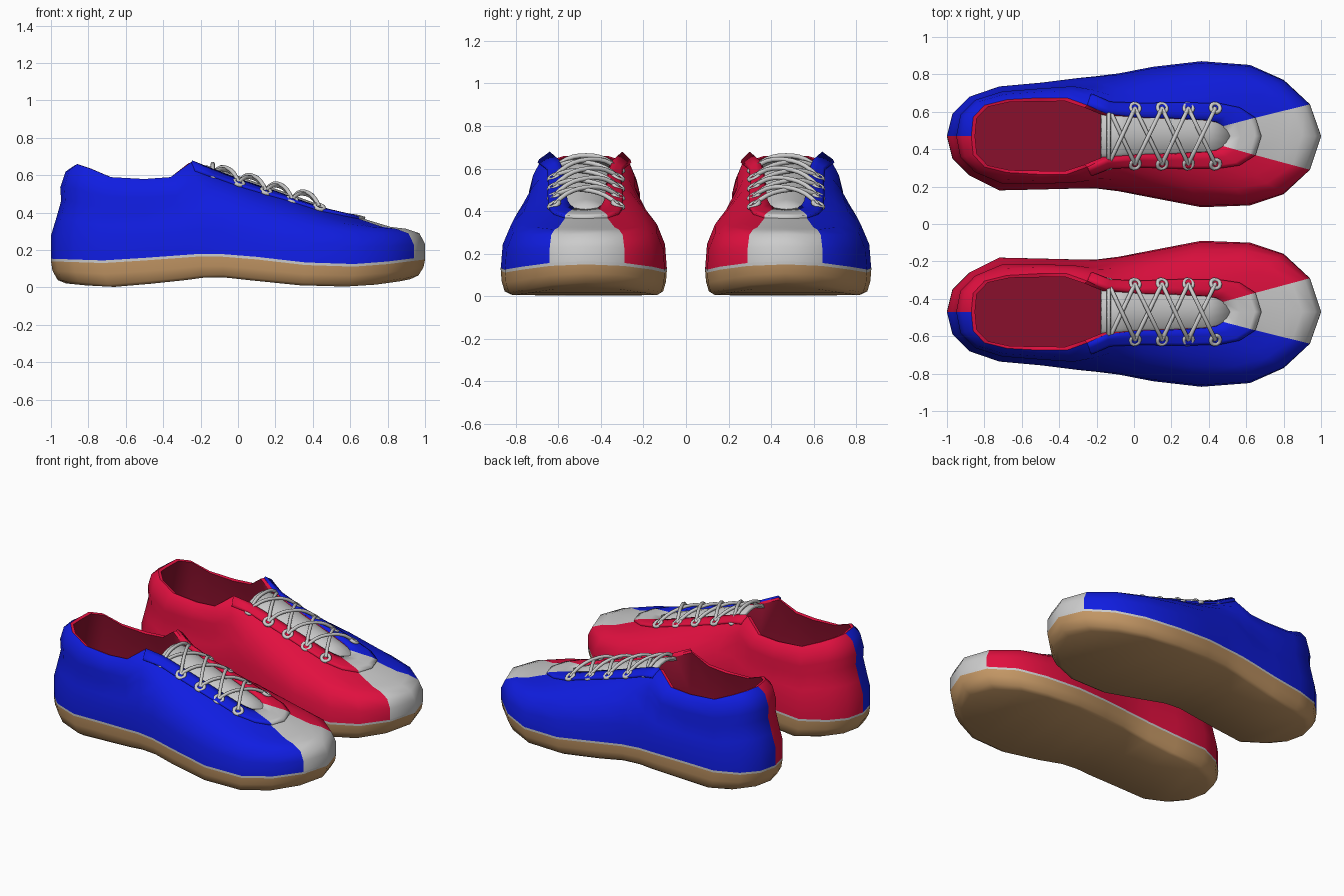
import bpy, bmesh, math
from mathutils import Vector

if "Cube" in bpy.data.objects:
    bpy.data.objects.remove(bpy.data.objects["Cube"])

CY = -0.47  # centre line of the shoe; the other shoe is a mirror across y


def material(name, rgb):
    m = bpy.data.materials.new(name)
    m.diffuse_color = (*rgb, 1)
    m.use_nodes = True
    m.node_tree.nodes["Principled BSDF"].inputs["Base Color"].default_value = m.diffuse_color
    return m


BLUE = material("blue", (0.005, 0.012, 0.75))
RED = material("red", (0.75, 0.005, 0.05))
GREY = material("grey", (0.6, 0.6, 0.6))
TAN = material("tan", (0.55, 0.31, 0.13))
DARK = material("lining_red", (0.25, 0.005, 0.025))

# Rows heel to toe: sole x, outer w, inner w, opening x, half width, z, profile blend
ROWS = [
    (-1.0, 0, 0, -.87, 0, .655, 0), (-.97, -.12, .12, -.86, .10, .66, 0),
    (-.88, -.21, .21, -.80, .165, .64, 0), (-.72, -.265, .29, -.68, .195, .59, 0),
    (-.5, -.285, .285, -.5, .205, .58, 0), (-.3, -.31, .28, -.36, .205, .59, .2),
    (-.2, -.32, .28, -.25, .165, .67, .5), (-.08, -.335, .295, -.15, .12, .63, 1),
    (.1, -.37, .33, .02, .10, .565, 1), (.36, -.40, .38, .2, .095, .505, 1),
    (.62, -.38, .37, .38, .085, .44, 1.3), (.8, -.30, .31, .44, .075, .42, 1.7),
    (.94, -.17, .18, .475, .055, .403, 2), (1.0, 0, 0, .49, 0, .40, 2)]
LAST = len(ROWS) - 1
RING = [(-1, r) for r in range(LAST + 1)] + [(1, r) for r in range(LAST - 1, 0, -1)]
N = len(RING)

# Wall profiles (inward fraction, height fraction) for heel, side and toe
PROFILES = [
    [(0, 0), (0, .25), (.2, .42), (.42, .62), (.38, .76), (.6, .93), (1, 1)],
    [(0, 0), (.03, .3), (.16, .55), (.36, .72), (.55, .83), (.78, .93), (1, 1)],
    [(0, 0), (0, .3), (.06, .54), (.2, .64), (.36, .68), (.7, .90), (1, 1)]]
SOLE_LOW = [(-1, .03), (-.7, 0), (-.35, .03), (-.13, .06), (.1, .035), (.4, .005), (.6, .005), (.8, .02), (1, .06)]
SOLE_TOP = [(-1, .14), (-.7, .13), (-.15, .17), (.1, .15), (.36, .12), (.6, .11), (.8, .125), (1, .15)]


def interp(table, x):
    for (a, p), (b, q) in zip(table, table[1:]):
        if x <= b:
            return p + (q - p) * (x - a) / (b - a)
    return table[-1][1]


def outline(side, row, scale=1.0):
    r = ROWS[row]
    return r[0] * (1 - (1 - scale) * .8), (r[1] if side < 0 else r[2]) * scale


def opening(side, row):
    r = ROWS[row]
    return Vector((r[3], CY + side * r[4], r[5]))


def wall(side, row, level):
    """Point on the upper; level 0 is the sole edge, 6 the opening."""
    t = ROWS[row][6]
    k = min(int(t), 1)
    i = min(int(level), 5)
    mix = lambda a, b, c: a + (b - a) * c
    prof = lambda n: [mix(PROFILES[k][n][j], PROFILES[k + 1][n][j], t - k) for j in (0, 1)]
    f, h = [mix(a, b, level - i) for a, b in zip(prof(i), prof(i + 1))]
    x, w = outline(side, row)
    z0 = interp(SOLE_TOP, x) + .012
    o = opening(side, row)
    return Vector((mix(x, o.x, f), mix(CY + w, o.y, f), mix(z0, o.z, h)))


def side_slot(side, row):
    """Blue outside, red inside, grey wedge at the toe."""
    return 2 if row >= LAST - 1 else (0 if side < 0 else 1)


def finish(ob, angle=40):
    bpy.ops.object.select_all(action='DESELECT')
    ob.select_set(True)
    bpy.context.view_layer.objects.active = ob
    bpy.ops.object.shade_smooth_by_angle(angle=math.radians(angle))
    m = ob.modifiers.new("pair", 'MIRROR')
    m.use_axis = (False, True, False)
    m.use_mirror_merge = False


def make(name, verts, faces, mats, slots=None, thick=0, angle=40):
    me = bpy.data.meshes.new(name)
    me.from_pydata([tuple(v) for v in verts], [], faces)
    for m in mats:
        me.materials.append(m)
    if slots:
        me.polygons.foreach_set("material_index", slots)
    bm = bmesh.new()
    bm.from_mesh(me)
    bmesh.ops.recalc_face_normals(bm, faces=bm.faces)
    bm.to_mesh(me)
    bm.free()
    ob = bpy.data.objects.new(name, me)
    bpy.context.collection.objects.link(ob)
    if thick:
        s = ob.modifiers.new("thickness", 'SOLIDIFY')
        s.thickness, s.offset = thick, 0
    finish(ob, angle)
    return ob


def ring_faces(count):
    return [(k * N + i, k * N + (i + 1) % N, (k + 1) * N + (i + 1) % N, (k + 1) * N + i)
            for k in range(count - 1) for i in range(N)]


def cap_faces(start):
    """Fill a ring with strips joining outer and inner rows."""
    out = []
    for i in range(LAST):
        f = [i, i + 1, (N - i - 1) % N, (N - i) % N]
        out.append(tuple(start + v for v in dict.fromkeys(f)))
    return out


# Sole with rounded lower edge
verts = []
for scale, h in ((.9, 0), (.955, .12), (.99, .55), (1, 1)):
    for s, r in RING:
        x, w = outline(s, r, scale)
        lo, hi = interp(SOLE_LOW, x), interp(SOLE_TOP, x)
        verts.append((x, CY + w, lo + (hi - lo) * h))
make("sole", verts, ring_faces(4) + cap_faces(0), [TAN], angle=50)

# Grey welt between sole and upper
verts = []
for scale, dz in ((1, 0), (1.001, .014)):
    for s, r in RING:
        x, w = outline(s, r, scale)
        verts.append((x, CY + w, interp(SOLE_TOP, x) + dz))
make("welt", verts, ring_faces(2), [GREY])

# Upper
verts = [wall(s, r, k) for k in range(7) for s, r in RING]
slots = [side_slot(-1, i) if i < LAST else side_slot(1, N - i - 1) for k in range(6) for i in range(N)]
make("upper", verts, ring_faces(7), [BLUE, RED, GREY], slots, angle=60)

# Lining and insole
verts = []
for inset, z in ((0, None), (.02, None), (-.01, .38), (.01, .2)):
    for s, r in RING:
        p = opening(s, r)
        d = Vector((-.45, CY, 0)) - Vector((p.x, p.y, 0))
        q = p + d.normalized() * inset
        q.z = min(p.z, z) if z else p.z - inset * .3
        verts.append(q)
faces = ring_faces(4) + cap_faces(3 * N)
make("lining", verts, faces, [RED, DARK], [0] * N + [1] * (len(faces) - N))

# Eyelet panel around the throat
path = [(-1, r) for r in range(6, LAST + 1)] + [(1, r) for r in range(LAST - 1, 5, -1)]
levels = (4.8, 5, 5.5, 6)
verts = [wall(s, r, k) for k in levels for s, r in path]
n = len(path)
faces, slots = [], []
for k in range(len(levels) - 1):
    for i in range(n - 1):
        faces.append((k * n + i, k * n + i + 1, (k + 1) * n + i + 1, (k + 1) * n + i))
        s = -1 if i < n // 2 else 1
        slots.append(side_slot(s, min(path[i][1], path[i + 1][1])))
make("eyelet_panel", verts, faces, [BLUE, RED, GREY], slots, thick=.024)

# Tongue
TONGUE = [(-.175, .645), (-.05, .605), (.1, .55), (.25, .5), (.4, .445), (.52, .395)]
verts = []
for i, (x, z) in enumerate(TONGUE):
    half = .135 - .007 * i
    for j in range(-3, 4):
        verts.append((x, CY + half * j / 3, z - .045 * (j / 3) ** 2))
faces = [(i * 7 + j, i * 7 + j + 1, i * 7 + j + 8, i * 7 + j + 7) for i in range(5) for j in range(6)]
make("tongue", verts, faces, [GREY], thick=.02)


def tubes(name, paths, radius, cyclic=False):
    cu = bpy.data.curves.new(name, 'CURVE')
    cu.dimensions = '3D'
    cu.bevel_depth, cu.bevel_resolution = radius, 2
    for pts in paths:
        sp = cu.splines.new('POLY')
        sp.points.add(len(pts) - 1)
        for p, q in zip(sp.points, pts):
            p.co = (*q, 1)
        sp.use_cyclic_u = cyclic
    ob = bpy.data.objects.new(name, cu)
    bpy.context.collection.objects.link(ob)
    bpy.ops.object.select_all(action='DESELECT')
    ob.select_set(True)
    bpy.context.view_layer.objects.active = ob
    bpy.ops.object.convert(target='MESH')
    ob = bpy.context.object
    ob.data.materials.append(GREY)
    finish(ob, 60)


# Eyelets
HOLES = [(-.135, .60), (.005, .56), (.15, .515), (.29, .47), (.435, .43)]
rings = []
for x, z in HOLES:
    for s in (-1, 1):
        rot = Vector((0, 0, 1)).rotation_difference(Vector((.3, s * .45, .85)))
        c = Vector((x, CY + s * .15, z))
        rings.append([c + rot @ Vector((.026 * math.cos(a), .026 * math.sin(a), 0))
                      for a in (math.tau * i / 14 for i in range(14))])
tubes("eyelets", rings, .011, True)


# Crossed laces arching over the tongue
def lace(a, b, s):
    pts = []
    for i in range(11):
        t = i / 10
        pts.append((a[0] + (b[0] - a[0]) * t, CY + s * .15 * (1 - 2 * t),
                    a[1] + (b[1] - a[1]) * t + (.055 + .006 * s) * (1 - abs(2 * t - 1) ** 2.5)))
    return pts


paths = [lace(a, b, s) for a, b in zip(HOLES, HOLES[1:]) for s in (-1, 1)]
paths.append(lace(HOLES[0], HOLES[0], 1))
tubes("laces", paths, .011)
